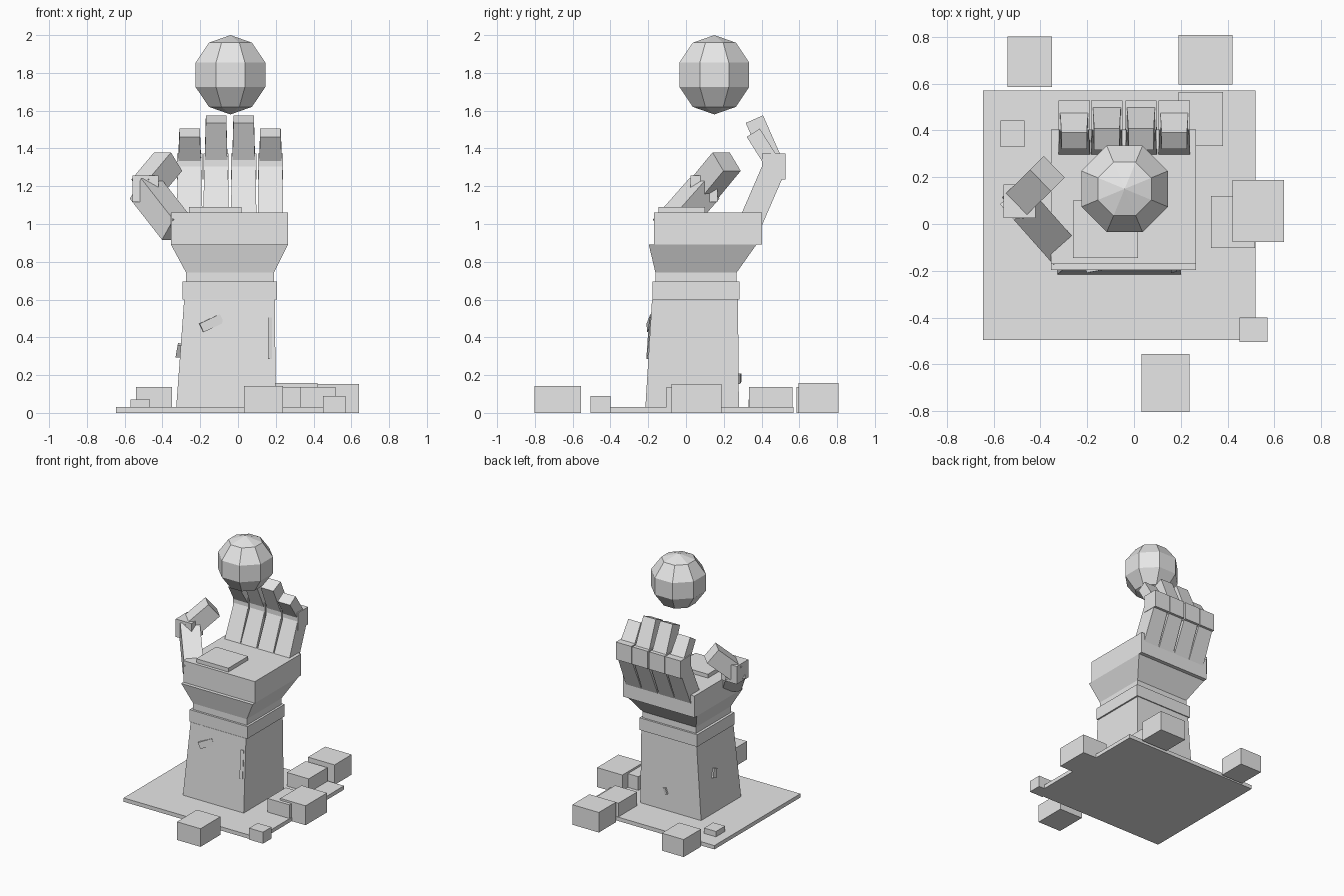
import bpy, bmesh, math
from mathutils import Vector, Matrix

if "Cube" in bpy.data.objects:
    bpy.data.objects.remove(bpy.data.objects["Cube"])

stone = bpy.data.materials.new("pale_stone")
stone.diffuse_color = (0.8, 0.8, 0.8, 1)
stone.use_nodes = True
stone.node_tree.nodes["Principled BSDF"].inputs["Base Color"].default_value = stone.diffuse_color


def finish(name, bm):
    bmesh.ops.recalc_face_normals(bm, faces=bm.faces)
    me = bpy.data.meshes.new(name)
    bm.to_mesh(me)
    bm.free()
    me.materials.append(stone)
    ob = bpy.data.objects.new(name, me)
    bpy.context.collection.objects.link(ob)
    return ob


def block(name, x, y, z, x2=None, y2=None):
    """Box from ranges; x2 / y2 give a different top rectangle."""
    x2, y2 = x2 or x, y2 or y
    bm = bmesh.new()
    bmesh.ops.create_cube(bm, size=1)
    for v in bm.verts:
        top = v.co.z > 0
        xr, yr = (x2, y2) if top else (x, y)
        v.co = (xr[v.co.x > 0], yr[v.co.y > 0], z[top])
    return finish(name, bm)


def segment(name, p0, p1, w, d, taper=1.0):
    """Tapered box running from p0 to p1, its width kept horizontal."""
    p0, p1 = Vector(p0), Vector(p1)
    axis = (p1 - p0).normalized()
    side = axis.cross((0, 0, 1)).normalized()
    deep = axis.cross(side)
    bm = bmesh.new()
    bmesh.ops.create_cube(bm, size=1)
    for v in bm.verts:
        s = taper if v.co.z > 0 else 1
        base = p1 if v.co.z > 0 else p0
        v.co = base + side * v.co.x * w * s + deep * v.co.y * d
    return finish(name, bm)


def chip(name, loc, size, rot):
    """Small rotated wedge stuck on the shaft."""
    bm = bmesh.new()
    bmesh.ops.create_cube(bm, size=1)
    for v in bm.verts:
        if v.co.x > 0:
            v.co.y *= 0.5
        v.co = Vector([a * b for a, b in zip(v.co, size)])
    ob = finish(name, bm)
    ob.location = loc
    ob.rotation_euler = [math.radians(a) for a in rot]


# Ground slab and pillar-like wrist
block("ground_slab", (-0.645, 0.52), (-0.495, 0.57), (0, 0.03))
block("wrist_shaft", (-0.327, 0.20), (-0.215, 0.28), (0.03, 0.60),
      (-0.285, 0.195), (-0.18, 0.275))
block("wrist_collar", (-0.295, 0.207), (-0.178, 0.283), (0.60, 0.695))
block("wrist_neck", (-0.275, 0.19), (-0.162, 0.268), (0.695, 0.743))
block("hand_heel", (-0.275, 0.19), (-0.162, 0.268), (0.743, 0.891),
      (-0.355, 0.265), (-0.197, 0.373))
block("palm", (-0.355, 0.265), (-0.17, 0.403), (0.891, 1.06))
block("palm_pad", (-0.26, 0.018), (-0.145, 0.10), (1.06, 1.09))

# Four fingers: outer pair shorter and more curled
for i, x in enumerate((-0.256, -0.116, 0.03, 0.172)):
    outer = i in (0, 3)
    tip = (x, 0.356, 1.483) if outer else (x, 0.362, 1.555)
    root = (x, 0.462, 1.315) if outer else (x, 0.472, 1.305)
    n = f"finger_{i + 1}_"
    segment(n + "lower", (x, 0.324, 0.968), (x, 0.462, 1.287), 0.137, 0.124, 0.92)
    block(n + "knuckle", (x - 0.067, x + 0.067), (0.402, 0.527), (1.236, 1.373))
    segment(n + "tip", root, tip, 0.122, 0.082 if outer else 0.1, 0.89)

# Thumb
joint = (-0.49, 0.097, 1.187)
segment("thumb_lower", (-0.32, -0.095, 0.97), joint, 0.14, 0.14)
block("thumb_knuckle", (-0.558, -0.42), (0.025, 0.168), (1.117, 1.257))
segment("thumb_tip", joint, (-0.37, 0.215, 1.33), 0.128, 0.128)

# Floating low-poly orb
bm = bmesh.new()
bmesh.ops.create_uvsphere(bm, u_segments=8, v_segments=5, radius=0.21,
                          matrix=Matrix.Translation((-0.04, 0.15, 1.79))
                          @ Matrix.Rotation(math.pi / 8, 4, 'Z'))
finish("orb", bm)

# Fallen rubble: x range, y range, height
rubble = (
    ((-0.54, -0.35), (0.585, 0.80), 0.137),
    ((0.19, 0.42), (0.595, 0.808), 0.157),
    ((0.42, 0.64), (-0.077, 0.188), 0.152),
    ((0.45, 0.57), (-0.505, -0.40), 0.09),
    ((0.033, 0.237), (-0.803, -0.555), 0.142),
    ((-0.57, -0.467), (0.33, 0.443), 0.072),
    ((0.19, 0.38), (0.333, 0.565), 0.137),
    ((0.33, 0.517), (-0.103, 0.12), 0.137),
)
for i, (x, y, h) in enumerate(rubble):
    block(f"rubble_{i + 1}", x, y, (0, h))

# Stone chips on the shaft faces
chip("chip_front", (-0.14, -0.19, 0.475), (0.12, 0.02, 0.05), (0, -25, 8))
chip("chip_front_tall", (0.17, -0.19, 0.395), (0.022, 0.025, 0.22), (-4, 0, 0))
chip("chip_left", (-0.312, 0.10, 0.33), (0.025, 0.04, 0.07), (20, 10, 0))
chip("chip_back", (-0.02, 0.28, 0.182), (0.025, 0.025, 0.05), (0, 20, 0))
